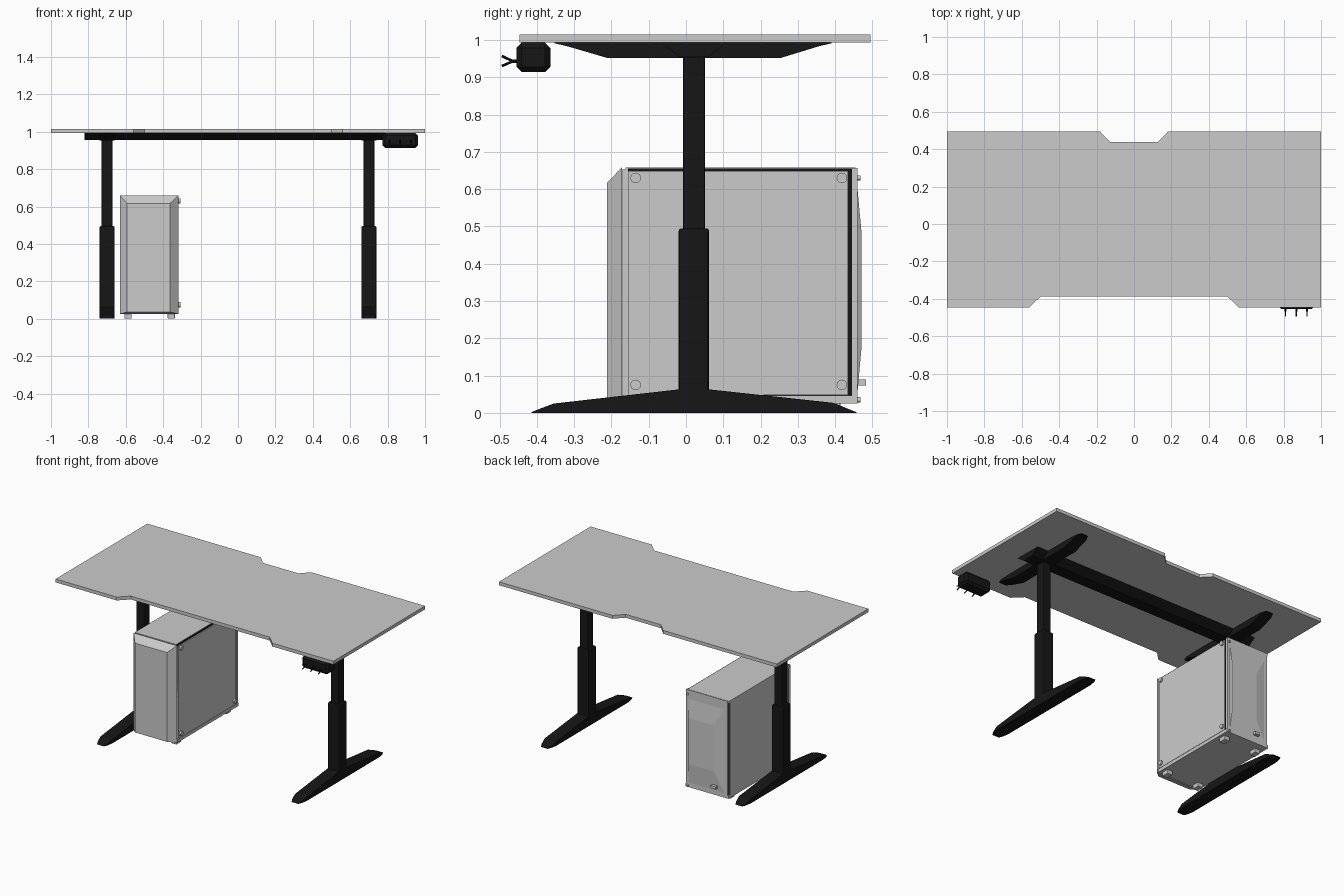
import bpy, bmesh, math
from mathutils import Matrix, Vector

if "Cube" in bpy.data.objects:
    bpy.data.objects.remove(bpy.data.objects["Cube"])

black = bpy.data.materials.new("black_metal")
black.diffuse_color = (0.008, 0.008, 0.008, 1)
black.use_nodes = True
black.node_tree.nodes["Principled BSDF"].inputs["Base Color"].default_value = black.diffuse_color


def finish(name, bm, mat=None, bevel=0, segs=2):
    bmesh.ops.recalc_face_normals(bm, faces=bm.faces)
    me = bpy.data.meshes.new(name)
    bm.to_mesh(me)
    bm.free()
    ob = bpy.data.objects.new(name, me)
    bpy.context.collection.objects.link(ob)
    if mat:
        me.materials.append(mat)
    if bevel:
        m = ob.modifiers.new("bevel", 'BEVEL')
        m.width, m.segments = bevel, segs
    return ob


def box(name, x, y, z, mat=None, bevel=0, segs=2):
    bm = bmesh.new()
    bmesh.ops.create_cube(bm, size=1)
    for v in bm.verts:
        v.co = [(a[0] + a[1]) / 2 + c * (a[1] - a[0]) for a, c in zip((x, y, z), v.co)]
    return finish(name, bm, mat, bevel, segs)


def loft(name, sections, mat=None, cx=0):
    """Rectangular sections along y: (y, x0, x1, z0, z1)."""
    bm = bmesh.new()
    rings = [[bm.verts.new((cx + x, y, z)) for x, z in ((x0, z0), (x1, z0), (x1, z1), (x0, z1))]
             for y, x0, x1, z0, z1 in sections]
    for a, b in zip(rings, rings[1:]):
        for i in range(4):
            j = (i + 1) % 4
            bm.faces.new((a[i], a[j], b[j], b[i]))
    bm.faces.new(rings[0])
    bm.faces.new(rings[-1])
    return finish(name, bm, mat)


def extrude(name, pts, vec, mat=None):
    bm = bmesh.new()
    f = bm.faces.new([bm.verts.new(p) for p in pts])
    r = bmesh.ops.extrude_face_region(bm, geom=[f])
    bmesh.ops.translate(bm, vec=vec, verts=[v for v in r["geom"] if isinstance(v, bmesh.types.BMVert)])
    return finish(name, bm, mat)


def rod(name, a, b, r, mat=None, n=16):
    a, b = Vector(a), Vector(b)
    bm = bmesh.new()
    rot = (b - a).to_track_quat('Z', 'Y').to_matrix().to_4x4()
    bmesh.ops.create_cone(bm, cap_ends=True, segments=n, radius1=r, radius2=r,
                          depth=(b - a).length, matrix=Matrix.Translation((a + b) / 2) @ rot)
    return finish(name, bm, mat)


# Desktop with a wide front cutout and a small cable cutout at the back
half = [(0.5, -0.388), (0.56, -0.447), (1, -0.447), (1, 0.495), (0.182, 0.495), (0.127, 0.438)]
outline = half + [(-x, y) for x, y in reversed(half)]
extrude("desktop", [(x, y, 0.993) for x, y in outline], (0, 0, 0.022))

# Crossbeam under the desktop
beam = [(-0.067, 0.993), (0.109, 0.993), (0.06, 0.955), (-0.018, 0.955)]
extrude("crossbeam", [(-0.82, y, z) for y, z in beam], (1.64, 0, 0), black)

# Telescopic legs, feet and top brackets
for side, s in (("left", -1), ("right", 1)):
    c = s * 0.7
    box(side + "_lower_leg", (c - 0.041, c + 0.041), (-0.02, 0.062), (0.03, 0.495), black, 0.008)
    box(side + "_upper_leg", (c - 0.029, c + 0.029), (-0.008, 0.051), (0.45, 0.96), black, 0.006)
    foot = [(-0.414, 0.024, 0.002), (-0.395, 0.033, 0.01), (-0.355, 0.041, 0.025), (-0.02, 0.041, 0.063),
            (0.062, 0.041, 0.063), (0.395, 0.041, 0.027), (0.437, 0.033, 0.01), (0.457, 0.024, 0.002)]
    loft(side + "_foot", [(y, -w, w, 0, z) for y, w, z in foot], black, c)
    bracket = [(-0.352, 0.024, 0.991), (-0.318, 0.038, 0.983), (-0.212, 0.041, 0.952),
               (0.255, 0.041, 0.952), (0.356, 0.038, 0.983), (0.39, 0.024, 0.991)]
    loft(side + "_top_bracket", [(y, -w, w, z, 0.993) for y, w, z in bracket], black, c)

# Headset hook box with three forked hooks
box("hook_box", (0.773, 0.963), (-0.455, -0.364), (0.914, 0.993), black, 0.014, 1)
for i, x in enumerate((0.81, 0.868, 0.925)):
    rod(f"hook_stem_{i}", (x, -0.45, 0.943), (x, -0.468, 0.943), 0.005, black, 8)
    for end, z in (("upper", 0.957), ("lower", 0.93)):
        rod(f"hook_{end}_prong_{i}", (x, -0.464, 0.943), (x, -0.494, z), 0.0035, black, 8)

# Computer case: dark core with grey panels around it
box("case_core", (-0.625, -0.326), (-0.156, 0.452), (0.03, 0.655), black)
box("case_neck", (-0.622, -0.332), (-0.173, -0.15), (0.035, 0.652))
box("case_right_panel", (-0.33, -0.319), (-0.156, 0.434), (0.048, 0.648))
box("case_left_panel", (-0.63, -0.615), (-0.156, 0.446), (0.03, 0.655))
box("case_top_panel", (-0.63, -0.333), (-0.162, 0.455), (0.645, 0.658))
box("case_bottom_plate", (-0.628, -0.319), (-0.165, 0.46), (0.025, 0.046))
box("case_back_plate", (-0.622, -0.322), (0.445, 0.46), (0.025, 0.657))
loft("case_front_cover", [(-0.212, -0.593, -0.363, 0.036, 0.617), (-0.172, -0.63, -0.319, 0.026, 0.658)])
loft("case_back_bulge", [(0.459, -0.605, -0.34, 0.045, 0.61), (0.471, -0.53, -0.348, 0.18, 0.48)])

# Back socket, back screws, panel screws and case feet
box("power_socket", (-0.55, -0.515), (0.455, 0.482), (0.073, 0.09))
for i, z in enumerate((0.035, 0.63)):
    rod(f"back_screw_{i}", (-0.335, 0.455, z), (-0.335, 0.468, z), 0.007, n=12)
for i, y in enumerate((-0.135, 0.418)):
    for j, z in enumerate((0.075, 0.63)):
        rod(f"panel_screw_{i}{j}", (-0.322, y, z), (-0.308, y, z), 0.014, n=24)
    for j, x in enumerate((-0.588, -0.357)):
        box(f"case_foot_{i}{j}", (x - 0.019, x + 0.019), (y * 0.93 - 0.025, y * 0.93 + 0.025), (0, 0.03), None, 0.004)
